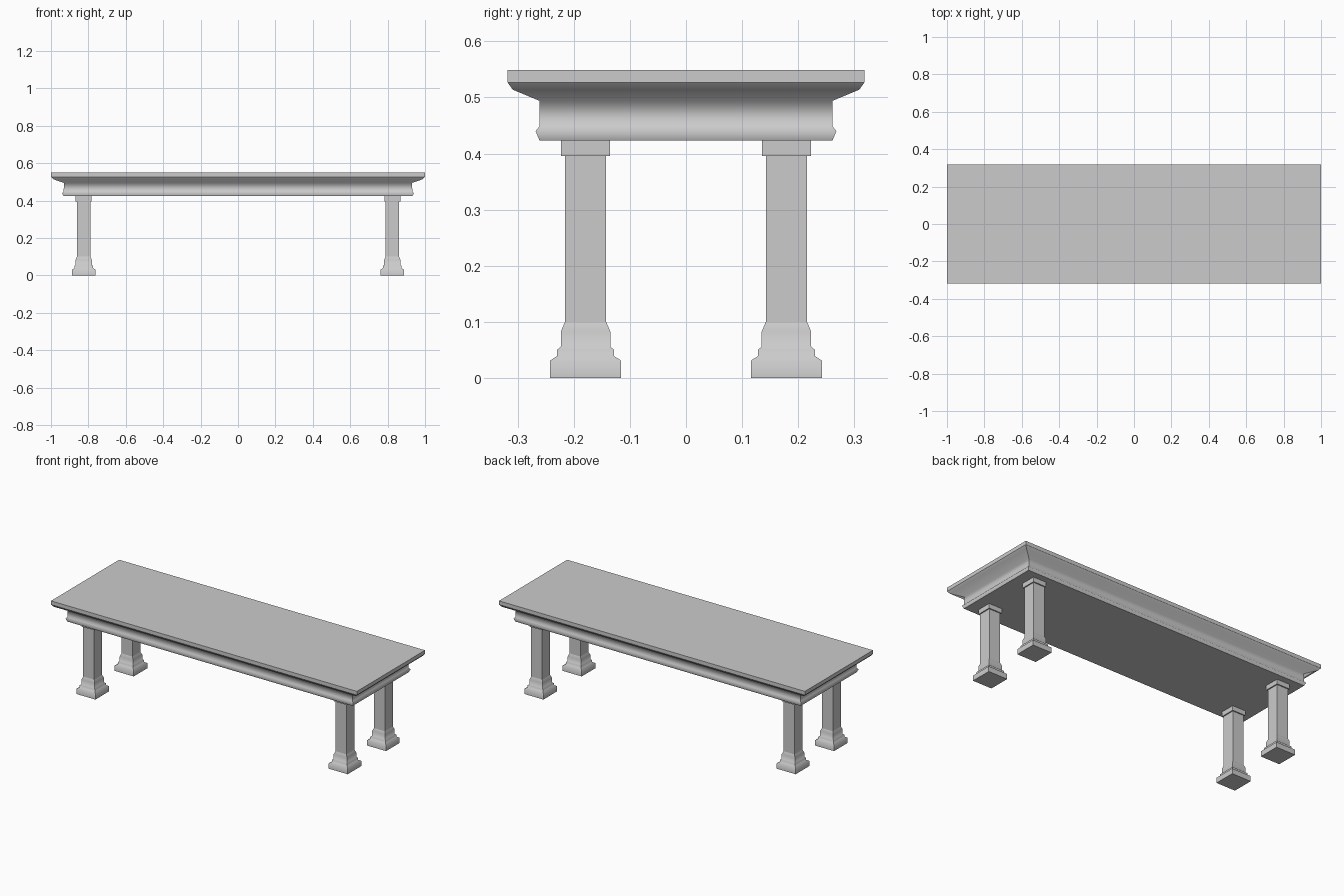
import bpy
import bmesh

if "Cube" in bpy.data.objects:
    bpy.data.objects.remove(bpy.data.objects["Cube"])


def square_loft(name, rings, sharp, location=(0, 0, 0)):
    """Stack rectangular rings (half_x, half_y, z); sharp lists rings with a hard edge."""
    bm = bmesh.new()
    loops = [[bm.verts.new((sx * hx, sy * hy, z))
              for sx, sy in ((-1, -1), (1, -1), (1, 1), (-1, 1))]
             for hx, hy, z in rings]
    for low, high in zip(loops, loops[1:]):
        for i in range(4):
            j = (i + 1) % 4
            bm.faces.new((low[i], low[j], high[j], high[i]))
    bm.faces.new(loops[0][::-1])
    bm.faces.new(loops[-1])
    for f in bm.faces:
        f.smooth = True
    # Hard corners and hard rings, soft mouldings between
    for e in bm.edges:
        if abs(e.verts[0].co.z - e.verts[1].co.z) > 1e-5:
            e.smooth = False
    for r in sharp:
        for i in range(4):
            bm.edges.get((loops[r][i], loops[r][(i + 1) % 4])).smooth = False
    mesh = bpy.data.meshes.new(name)
    bm.to_mesh(mesh)
    bm.free()
    obj = bpy.data.objects.new(name, mesh)
    obj.location = location
    bpy.context.collection.objects.link(obj)
    return obj


# Table top with moulded apron
square_loft("moulded_top", [
    (0.933, 0.261, 0.423), (0.941, 0.268, 0.440), (0.932, 0.261, 0.449),
    (0.931, 0.261, 0.494), (0.988, 0.309, 0.514), (1.0, 0.318, 0.527),
    (1.0, 0.318, 0.549)], sharp=(0, 5, 6))

# Square legs with stepped foot and cap block
leg_profile = [(0.0635, 0), (0.0635, 0.031), (0.051, 0.039), (0.051, 0.050),
               (0.044, 0.056), (0.044, 0.083), (0.0368, 0.100),
               (0.0368, 0.396), (0.0438, 0.396), (0.0438, 0.423)]
for side, sx in (("left", -1), ("right", 1)):
    for end, sy in (("front", -1), ("back", 1)):
        square_loft(f"{end}_{side}_leg", [(h * 0.98, h, z) for h, z in leg_profile],
                    sharp=(0, 6, 7, 8, 9), location=(sx * 0.825, sy * 0.179, 0))
